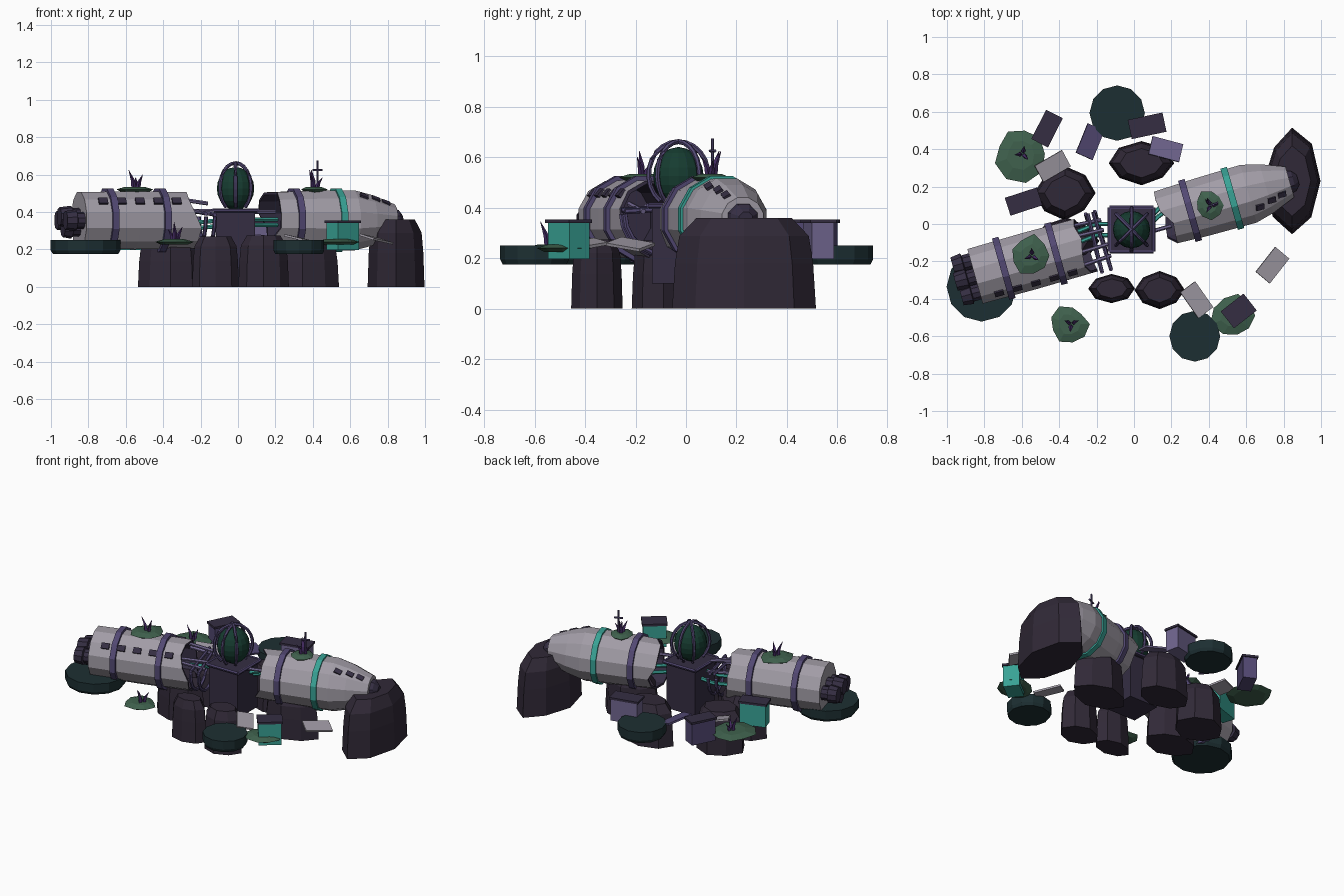
import bpy, bmesh, math, random
from math import sin, cos, pi, radians
from mathutils import Vector, Matrix, Euler

if "Cube" in bpy.data.objects:
    bpy.data.objects.remove(bpy.data.objects["Cube"])

random.seed(4)


def material(name, *rgb):
    m = bpy.data.materials.new(name)
    m.diffuse_color = (*rgb, 1)
    m.use_nodes = True
    m.node_tree.nodes["Principled BSDF"].inputs["Base Color"].default_value = m.diffuse_color
    return m


HULL = material("hull_grey", 0.36, 0.335, 0.385)
PURPLE = material("purple", 0.085, 0.065, 0.17)
LILAC = material("lilac", 0.16, 0.13, 0.27)
DARK = material("dark_metal", 0.035, 0.027, 0.055)
ROCK = material("rock", 0.03, 0.022, 0.038)
TEAL = material("teal", 0.04, 0.36, 0.30)
MOSS = material("moss", 0.05, 0.12, 0.075)
PAD = material("pad", 0.012, 0.028, 0.032)
GLASS = material("orb", 0.008, 0.045, 0.03)
SPIKE = material("spike", 0.06, 0.025, 0.13)


def loft(name, rings, mat, matrix=Matrix(), cap_start=True, cap_end=True):
    """Skin a list of equal-length closed rings of points."""
    bm = bmesh.new()
    vs = [[bm.verts.new(p) for p in r] for r in rings]
    n = len(rings[0])
    for a, b in zip(vs, vs[1:]):
        for i in range(n):
            bm.faces.new((a[i], a[(i + 1) % n], b[(i + 1) % n], b[i]))
    if cap_start:
        bm.faces.new(vs[0][::-1])
    if cap_end:
        bm.faces.new(vs[-1])
    bmesh.ops.recalc_face_normals(bm, faces=bm.faces)
    me = bpy.data.meshes.new(name)
    bm.to_mesh(me)
    bm.free()
    me.materials.append(mat)
    ob = bpy.data.objects.new(name, me)
    ob.matrix_world = matrix
    bpy.context.collection.objects.link(ob)
    return ob


def ring_z(n, rx, ry, z, c=(0, 0)):
    return [(c[0] + rx * cos(2 * pi * i / n), c[1] + ry * sin(2 * pi * i / n), z) for i in range(n)]


def ring_x(n, r, x):
    return [(x, r * cos(2 * pi * (i + .5) / n), r * sin(2 * pi * (i + .5) / n)) for i in range(n)]


def place(x, y, z, rx=0, ry=0, rz=0):
    return Matrix.Translation((x, y, z)) @ Euler((radians(rx), radians(ry), radians(rz))).to_matrix().to_4x4()


def box(name, size, mat, matrix):
    a, b, c = (s / 2 for s in size)
    sq = lambda z: [(-a, -b, z), (a, -b, z), (a, b, z), (-a, b, z)]
    return loft(name, [sq(-c), sq(c)], mat, matrix)


def rod(name, pts, r, mat, matrix=Matrix(), cyclic=False):
    """Thin six-sided tube through a path."""
    pts = [Vector(p) for p in pts]
    rings = []
    for i, p in enumerate(pts):
        t = (pts[min(i + 1, len(pts) - 1)] - pts[max(i - 1, 0)]).normalized()
        u = t.cross(Vector((0.31, 0.22, 0.9) if abs(t.z) < .8 else (1, 0.2, 0))).normalized()
        v = t.cross(u)
        rings.append([p + r * (u * cos(k * pi / 3) + v * sin(k * pi / 3)) for k in range(6)])
    return loft(name, rings, mat, matrix)


def hull(name, profile, matrix, open_first):
    """Twelve-sided shell with one torn, open end."""
    rings = [ring_x(12, r, s) for s, r in profile]
    k = 0 if open_first else -1
    rings[k] = [(x + random.uniform(-.035, .035), y, z) for x, y, z in rings[k]]
    ob = loft(name, rings, HULL, matrix, not open_first, open_first)
    ob.data.materials.append(DARK)
    m = ob.modifiers.new("wall", 'SOLIDIFY')
    m.thickness, m.offset, m.material_offset, m.material_offset_rim = 0.014, -1, 1, 1


def band(name, s, mat, matrix):
    rings = [ring_x(12, r, s + d) for d, r in ((-.018, .158), (-.018, .176), (.018, .176), (.018, .158))]
    loft(name, rings, mat, matrix, False, False)


# Rear hull section with bands, windows and engines
REAR = place(-0.85, -0.28, 0.355, rz=15.7)
hull("rear_hull", [(0, .157), (.3, .16), (.61, .157)], REAR, False)
for s in (.16, .45):
    band("rear_hull_band", s, PURPLE, REAR)
for i in range(5):
    box("window", (.05, .022, .036), DARK, REAR @ place(.10 + .102 * i, -.118, .1, rx=-40))
for lat, z, n in ((-.085, 0, .1), (0, .02, .11), (.085, 0, .1), (0, -.04, .09)):
    loft("engine_nozzle", [ring_x(10, r, x) for x, r in ((.01, .045), (-.04, .045), (-.045, .058), (-n, .05))],
         DARK, REAR @ place(0, lat, z))

# Forward hull section with bands, cockpit windows and nose
FORE = place(0.17, 0.035, 0.355, rz=16)
hull("fore_hull", [(0, .155), (.2, .163), (.46, .166), (.56, .14), (.69, .088)], FORE, True)
band("fore_hull_band", .135, PURPLE, FORE)
band("fore_hull_stripe", .37, TEAL, FORE)
for s, lat, z in ((.5, -.085, .128), (.57, -.066, .113), (.63, -.052, .093)):
    box("cockpit_window", (.045, .03, .018), DARK, FORE @ place(s, lat, z, rx=32, ry=20))
loft("nose_cap", [ring_x(8, r, x) for x, r in ((.68, .068), (.71, .06), (.735, .03))], DARK, FORE)

# Exposed frame between the wreck halves
for s in (.66, .71):
    rod("broken_rib", [(s, .16 * cos(a), .02 + .16 * sin(a)) for a in [pi + pi * k / 10 for k in range(11)]],
        .011, PURPLE, REAR)
for lat, z0, z1 in ((-.1, .06, .03), (-.03, .05, .05), (.06, .115, .09), (.12, .06, .04)):
    rod("broken_stringer", [(.56, lat, z0), (.73, lat * .9, z1)], .011, LILAC, REAR)
rod("cross_strut", [(.66, -.16, .035), (.67, .16, .055)], .011, PURPLE, REAR)
rod("cross_strut", [(.71, -.16, .03), (.70, .16, .05)], .011, PURPLE, REAR)
for y, z in ((-.06, .345), (.0, .315)):
    rod("rear_pipe", [(-.3, y - .04, z), (-.2, y, z), (-.1, y, z + .01)], .012, TEAL)
for y, z in ((.0, .36), (.04, .33)):
    rod("fore_pipe", [(.07, y - .02, z), (.13, y + .04, z), (.21, y + .1, z)], .012, TEAL)
rod("fore_strut", [(.06, -.05, .4), (.2, -.01, .4)], .011, LILAC)

# Central pedestal, orb and cage
CX, CY = -0.013, -0.03
box("pedestal", (.21, .21, .3), DARK, place(CX, CY, .25))
box("pedestal_top", (.235, .235, .02), DARK, place(CX, CY, .405))
for i in range(4):
    rod("pedestal_rim", [(-.118, -.118, .41), (.118, -.118, .41)], .01, PURPLE, place(CX, CY, 0, rz=90 * i))
loft("orb", [ring_z(16, .1 * sin(a), .1 * sin(a), -.115 * cos(a)) for a in
             [pi * (k + .15) / 10.3 for k in range(11)]], GLASS, place(CX, CY, .525))
for ang in (45, 90, 135):
    rod("cage_arch", [(.118 * cos(a), 0, .132 * sin(a)) for a in [-.9 + (pi + 1.8) * k / 18 for k in range(19)]],
        .01, PURPLE, place(CX, CY, .53, rz=ang))

# Boulders
def rock(x, y, rx, ry, h):
    jit = [random.uniform(.88, 1.0) if k % 2 else 1 for k in range(8)]
    rings = []
    for f, z in ((1, 0), (.96, .5 * h), (.9, .8 * h), (.66, h)):
        rings.append([(px * j, py * j, z) for (px, py, _), j in zip(ring_z(8, rx * f, ry * f, 0), jit)])
    loft("boulder", rings, ROCK, place(x, y, 0))


for args in ((.845, .23, .152, .285, .36), (-.37, .165, .165, .145, .27), (.04, .325, .175, .118, .27),
             (-.12, -.345, .125, .078, .27), (.137, -.353, .135, .102, .275),
             (.345, .08, .195, .13, .27), (-.36, -.09, .175, .125, .27)):
    rock(*args)

# Round floating pads
for x, y, r in ((-.09, .593, .148), (-.815, -.335, .187), (.325, -.6, .136)):
    loft("round_pad", [ring_z(12, r * f, r * f, z) for f, z in ((.93, .175), (1, .195), (1, .25))], PAD, place(x, y, 0))


# Moss patches with curved spikes
def moss(x, y, z, r, spikes):
    jit = [random.uniform(.82, 1.1) for _ in range(9)]
    rings = [[(px * j, py * j, zz) for (px, py, _), j in zip(ring_z(9, r * f, r * f, 0), jit)]
             for f, zz in ((.7, -.015), (1, 0), (.55, .014))]
    loft("moss_patch", rings, MOSS, place(x, y, z))
    for k in range(spikes):
        a, h = 2.2 * k + x * 5, (.1, .075, .06)[k % 3]
        d = Vector((cos(a), sin(a))) * .05
        loft("spike", [ring_z(4, w, w, t * h, d * (.25 + t * t * .6))
                       for t, w in ((0, .013), (.45, .011), (1, .001))], SPIKE, place(x + .01, y, z + .005))


moss(-.555, -.17, .52, .108, 3)
moss(.40, .10, .52, .078, 4)
moss(-.605, .375, .24, .145, 3)
moss(-.345, -.535, .24, .1, 3)
moss(.535, -.49, .24, .125, 2)

# Antenna
rod("antenna_mast", [(.425, .105, .5), (.425, .105, .675)], .006, PURPLE)
rod("antenna_bar", [(.4, .095, .625), (.45, .115, .625)], .006, PURPLE)

# Crates with lids
for x, y, a, w, d, mat in ((.56, -.465, 38, .14, .1, TEAL), (-.465, .51, 63, .16, .085, PURPLE),
                           (-.59, .12, 18, .165, .085, TEAL), (.07, .525, 12, .175, .09, LILAC)):
    box("crate", (w, d, .145), mat, place(x, y, .27, rz=a))
    box("crate_lid", (w + .015, d + .015, .014), DARK, place(x, y, .347, rz=a))

# Loose hull plates
for x, y, a, tilt, mat in ((.74, -.22, 52, 14, HULL), (.335, -.405, -55, -10, HULL), (-.435, .31, 30, 12, HULL),
                           (-.235, .44, 68, 15, PURPLE), (.17, .40, -15, -14, LILAC)):
    box("loose_plate", (.17, .1, .012), mat, place(x, y, .255, rx=tilt, ry=8, rz=a))
